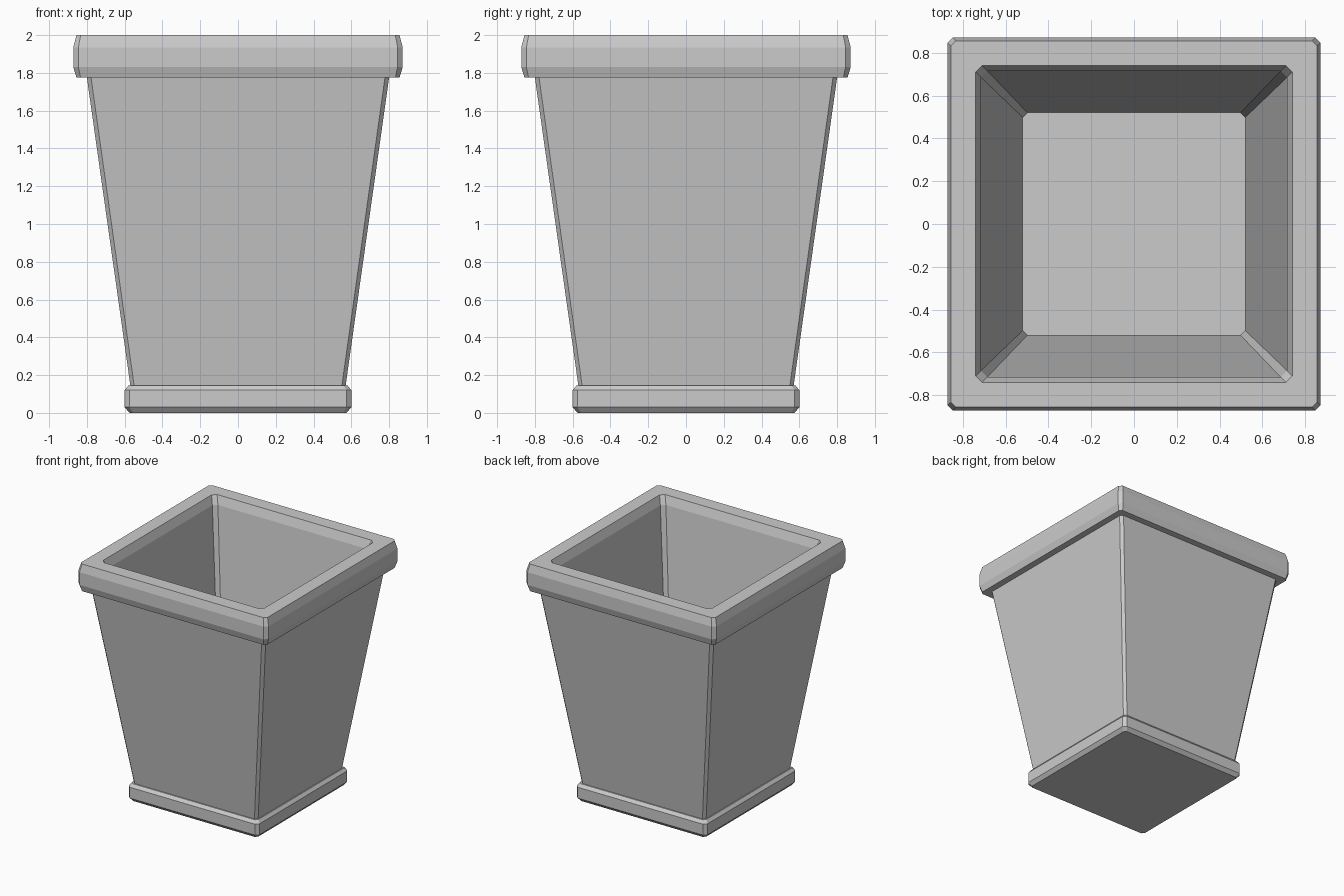
import bpy

if "Cube" in bpy.data.objects:
    bpy.data.objects.remove(bpy.data.objects["Cube"])


def ring(bm_verts, half, z, c):
    """Square ring with cut corners, counter-clockwise from above."""
    h, k = half, half - c
    pts = [(k, -h), (h, -k), (h, k), (k, h), (-k, h), (-h, k), (-h, -k), (-k, -h)]
    start = len(bm_verts)
    bm_verts.extend((x, y, z) for x, y in pts)
    return list(range(start, start + 8))


def loft(name, profile, cap_start=False, cap_end=False):
    """Skin a profile of (half width, height, corner cut) around the square plan."""
    verts, faces = [], []
    rings = [ring(verts, *p) for p in profile]
    for a, b in zip(rings, rings[1:]):
        for i in range(8):
            j = (i + 1) % 8
            faces.append((a[i], a[j], b[j], b[i]))
    if cap_start:
        faces.append(rings[0][::-1])
    if cap_end:
        faces.append(rings[-1])
    mesh = bpy.data.meshes.new(name)
    mesh.from_pydata(verts, [], faces)
    mesh.update()
    obj = bpy.data.objects.new(name, mesh)
    bpy.context.collection.objects.link(obj)
    return obj


# Foot moulding with bevelled top and bottom edges
loft("base_plinth", [(0.575, 0.0, 0.02), (0.60, 0.03, 0.025), (0.60, 0.12, 0.025),
                     (0.58, 0.145, 0.02), (0.57, 0.145, 0.02)], cap_start=True)

# Tapered outer walls
loft("outer_walls", [(0.57, 0.145, 0.02), (0.80, 1.775, 0.022)])

# Overhanging rim, from its underside over the top to the inner lip
loft("rim", [(0.80, 1.775, 0.022), (0.855, 1.775, 0.022), (0.872, 1.83, 0.027),
             (0.872, 1.935, 0.027), (0.855, 2.0, 0.022), (0.74, 2.0, 0.03),
             (0.715, 1.93, 0.03)])

# Inner walls and floor
loft("inner_walls", [(0.715, 1.93, 0.03), (0.52, 0.32, 0.022)], cap_end=True)
